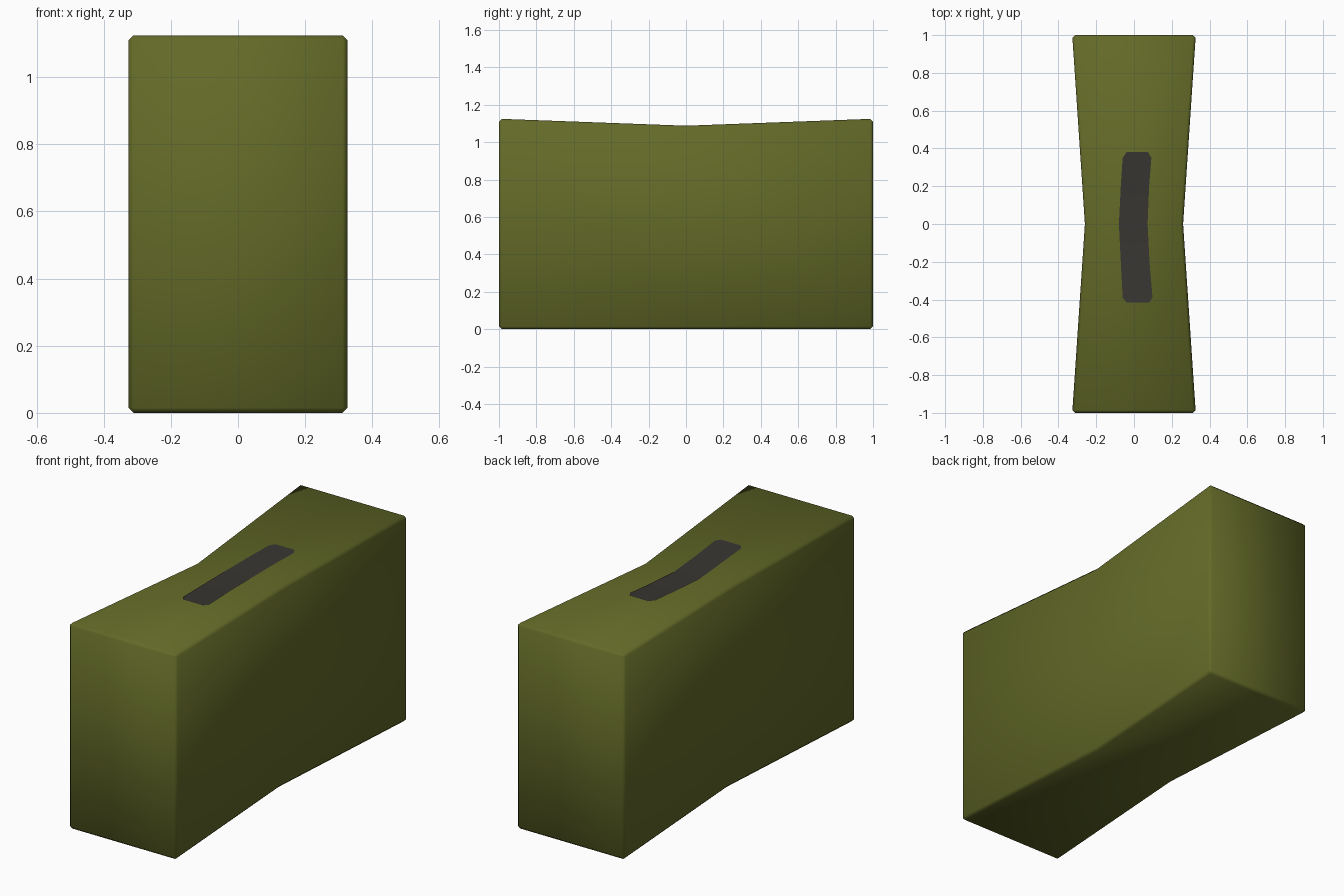
import bpy

if "Cube" in bpy.data.objects:
    bpy.data.objects.remove(bpy.data.objects["Cube"])


def material(name, rgb):
    m = bpy.data.materials.new(name)
    m.diffuse_color = (*rgb, 1)
    m.use_nodes = True
    m.node_tree.nodes["Principled BSDF"].inputs["Base Color"].default_value = m.diffuse_color
    return m


def make_object(name, verts, faces, mat):
    me = bpy.data.meshes.new(name)
    me.from_pydata(verts, [], faces)
    me.materials.append(mat)
    me.shade_smooth()
    ob = bpy.data.objects.new(name, me)
    bpy.context.collection.objects.link(ob)
    return ob


def top_height(y):
    return 1.088 + 0.037 * abs(y)


green = material("olive green", (0.125, 0.143, 0.021))
grey = material("dark grey", (0.040, 0.037, 0.031))

# Waisted block: three rectangular sections along y, narrower and lower in the middle
verts, faces = [], []
for y in (-1, 0, 1):
    w, h = 0.26 + 0.067 * abs(y), top_height(y)
    verts += [(-w, y, 0), (w, y, 0), (w, y, h), (-w, y, h)]
for s in (0, 4):
    for k in range(4):
        n = (k + 1) % 4
        faces.append((s + k, s + n, s + 4 + n, s + 4 + k))
faces += [(3, 2, 1, 0), (8, 9, 10, 11)]
faces = [f[::-1] for f in faces]
body = make_object("waisted_block", verts, faces, green)
body.data.flip_normals()
mod = body.modifiers.new("edge_chamfer", 'BEVEL')
mod.width = 0.015
mod.segments = 1
mod.limit_method = 'ANGLE'
mod.angle_limit = 0.7

# Make sure the block faces outward
import bmesh
bm = bmesh.new()
bm.from_mesh(body.data)
bmesh.ops.recalc_face_normals(bm, faces=bm.faces)
bm.to_mesh(body.data)
bm.free()

# Dark slot mark on top: thin strip with rounded ends, following the dip
stations = [(-0.415, -0.04, 0.08), (-0.39, -0.06, 0.098), (-0.2, -0.07, 0.082),
            (0, -0.08, 0.072), (0.2, -0.07, 0.08), (0.35, -0.06, 0.092),
            (0.38, -0.04, 0.075)]
verts = [(x, y, top_height(y) + 0.003) for y, a, b in stations for x in (a, b)]
faces = [(2 * i, 2 * i + 1, 2 * i + 3, 2 * i + 2) for i in range(len(stations) - 1)]
make_object("slot_mark", verts, faces, grey)
